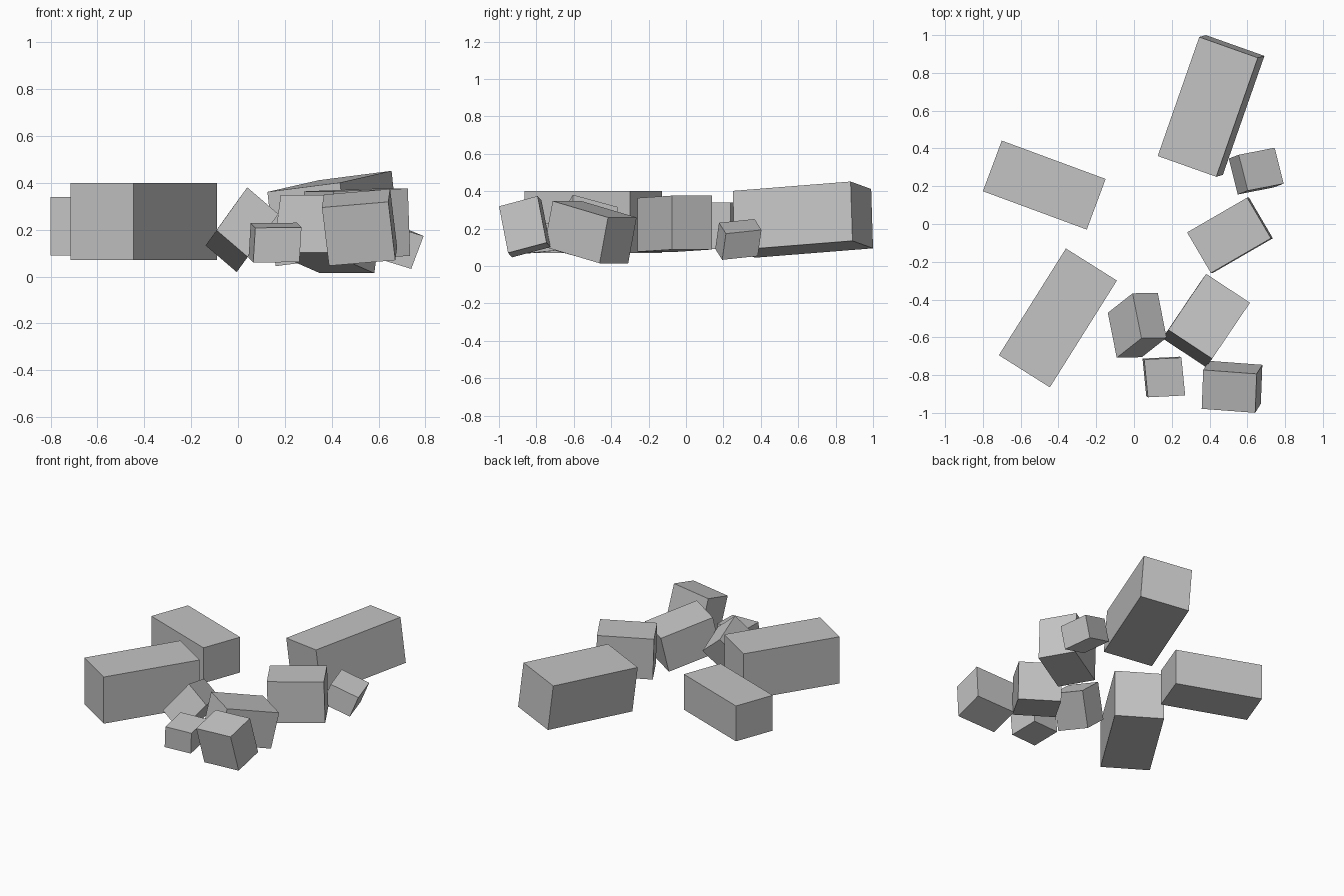
import bpy
import bmesh
from mathutils import Matrix, Vector

default_cube = bpy.data.objects.get("Cube")
if default_cube:
    bpy.data.objects.remove(default_cube, do_unlink=True)

# Single plain stone colour
stone = bpy.data.materials.new("grey_stone")
stone.use_nodes = True
stone_colour = (0.55, 0.55, 0.55, 1)
stone.diffuse_color = stone_colour
stone.node_tree.nodes["Principled BSDF"].inputs["Base Color"].default_value = stone_colour


def add_block(name, centre, length_edge, width_edge, height_edge):
    """Make a flat-faced block from its centre and its three full edge vectors."""
    edges = [Vector(edge) for edge in (length_edge, width_edge, height_edge)]
    placement = Matrix(edges).transposed().to_4x4()
    placement.translation = Vector(centre)

    bm = bmesh.new()
    bmesh.ops.create_cube(bm, size=1, matrix=placement)
    bmesh.ops.recalc_face_normals(bm, faces=bm.faces)
    mesh = bpy.data.meshes.new(name)
    bm.to_mesh(mesh)
    bm.free()

    mesh.materials.append(stone)
    block = bpy.data.objects.new(name, mesh)
    bpy.context.scene.collection.objects.link(block)
    return block


# Large full blocks: one resting level, one tipped over
add_block("large_block_right", (-.403, -.497, .235),
          (.355, .565, 0), (.27, -.17, 0), (0, 0, .33))
add_block("large_block_back", (.408, .625, .248),
          (.22, .63, .05), (.31, -.11, .04), (-.035, -.01, .317))

# Medium full block lying level
add_block("medium_block_right", (-.475, .206, .215),
          (.55, -.203, 0), (.1, .268, 0), (0, 0, .25))

# Broken half blocks
add_block("half_block_left", (.508, -.06, .226),
          (.318, .184, .012), (-.126, .215, 0), (-.01, 0, .288))
add_block("half_block_front", (.382, -.511, .181),
          (-.2, -.296, .088), (.232, -.153, 0), (.032, .045, .245))

# Chunky rubble pieces
add_block("rubble_chunk_middle", (.017, -.536, .2),
          (.131, .103, .183), (.133, .003, -.114), (-.047, .238, -.065))
add_block("rubble_chunk_front", (.519, -.862, .21),
          (.283, -.021, .024), (.008, .206, .055), (-.03, -.048, .249))

# Small rubble pieces
add_block("small_rubble_front", (.158, -.81, .145),
          (.197, .01, .002), (-.02, .2, .02), (.009, -.005, .148))
add_block("small_rubble_left", (.647, .28, .142),
          (.19, .037, -.058), (-.048, .19, .02), (.053, .02, .14))
